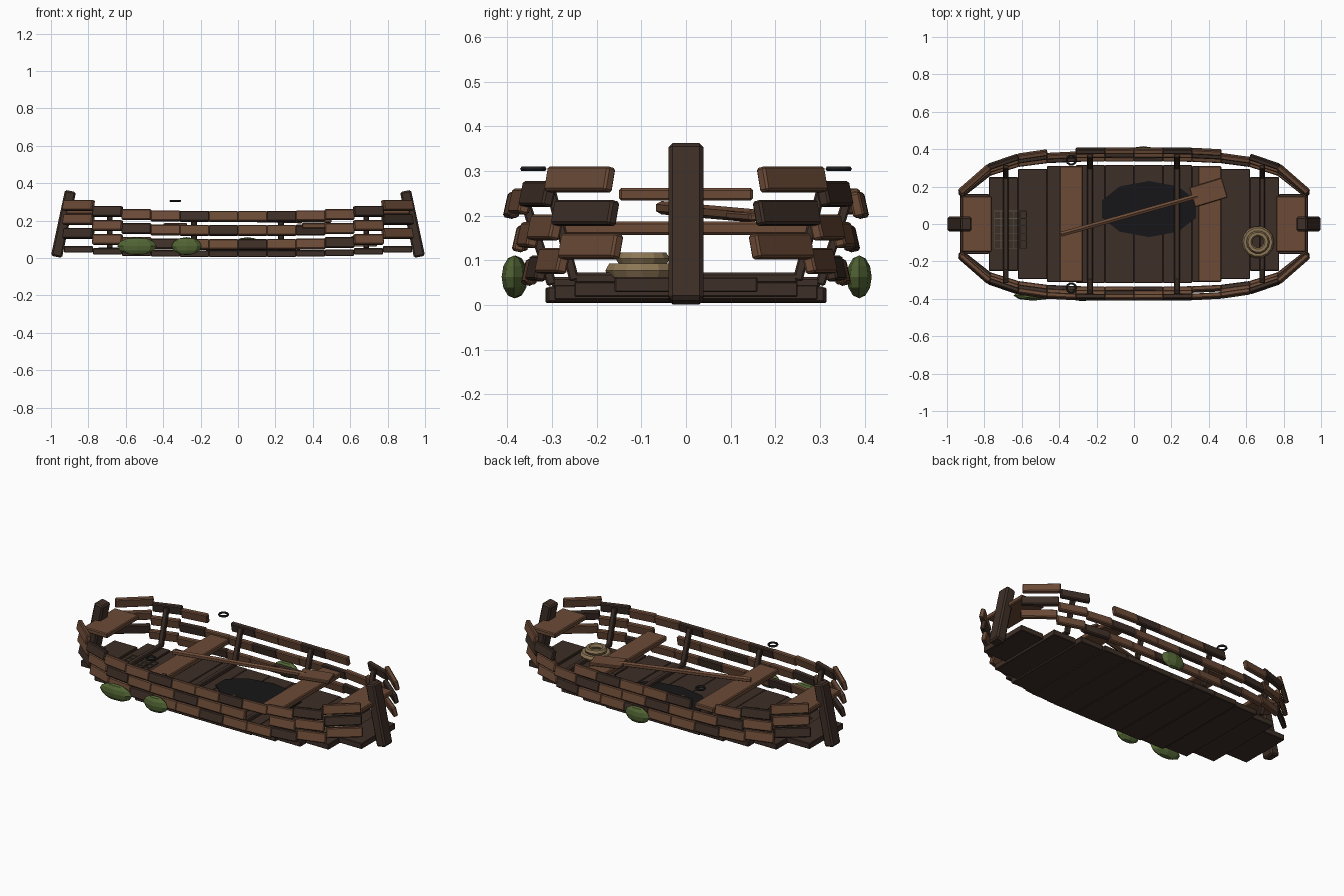
import bpy, math
from mathutils import Matrix, Vector

if "Cube" in bpy.data.objects:
    bpy.data.objects.remove(bpy.data.objects["Cube"])


def material(name, rgb):
    m = bpy.data.materials.new(name)
    m.diffuse_color = (*rgb, 1)
    m.use_nodes = True
    m.node_tree.nodes["Principled BSDF"].inputs["Base Color"].default_value = m.diffuse_color
    return m


LIGHT = material("light_wood", (0.15, 0.07, 0.038))
DARK = material("dark_wood", (0.048, 0.028, 0.02))
BLACK = material("dark_water", (0.008, 0.008, 0.009))
IRON = material("iron", (0.015, 0.016, 0.018))
ROPE = material("rope", (0.26, 0.18, 0.09))
MOSS = material("moss", (0.085, 0.13, 0.035))
NET = material("net_cord", (0.10, 0.09, 0.06))


def finish(name, mat):
    ob = bpy.context.object
    ob.name = name
    ob.data.materials.append(mat)
    return ob


def box(name, size, loc, mat, rot=None, bevel=0.005):
    bpy.ops.mesh.primitive_cube_add(size=1)
    ob = finish(name, mat)
    ob.data.transform(Matrix.Diagonal((*size, 1)))
    ob.matrix_world = Matrix.Translation(loc) @ (rot or Matrix())
    if bevel:
        mod = ob.modifiers.new("edge", "BEVEL")
        mod.width, mod.segments = bevel, 1
    return ob


def bar(name, a, b, width, depth, mat, bevel=0.004):
    # box running from point a to point b
    a, b = Vector(a), Vector(b)
    rot = (b - a).to_track_quat('X', 'Z').to_matrix().to_4x4()
    return box(name, ((b - a).length, width, depth), (a + b) / 2, mat, rot, bevel)


def torus(name, loc, major, minor, mat, seg, sides):
    bpy.ops.mesh.primitive_torus_add(location=loc, major_radius=major, minor_radius=minor,
                                     major_segments=seg, minor_segments=sides)
    return finish(name, mat)


def breadth(x, half):
    return half * math.sqrt(1 - (x / 0.98) ** 4)


STEP = 0.155
edges = [-0.93 + STEP * i for i in range(13)]

# cross-laid bottom boards, narrowing and rising to the ends
half_widths = [0.16, 0.25, 0.295, 0.31, 0.315, 0.315]
for i in range(12):
    x = edges[i] + STEP / 2
    w = (half_widths + half_widths[::-1])[i]
    z = 0.022 + 0.024 * abs(x / 0.855) ** 3
    box(f"floor_board_{i}", (STEP - 0.001, 2 * w, 0.034), (x, 0, z), DARK, bevel=0.003)

# three rows of side planks, a few of them lost
missing = {(1, 2, 3), (1, 2, 9), (-1, 1, 8)}
for s in (1, -1):
    for r in range(3):
        for i in range(12):
            if (s, r, i) in missing:
                continue
            x0, x1 = edges[i], edges[i + 1]
            half = 0.352 + 0.02 * r
            y0, y1 = s * breadth(x0, half), s * breadth(x1, half)
            xm = (x0 + x1) / 2
            z = 0.072 + 0.075 * r + 0.06 * (xm / 0.855) ** 4
            rot = (Matrix.Rotation(math.atan2(y1 - y0, x1 - x0), 4, 'Z')
                   @ Matrix.Rotation(s * 0.22, 4, 'X'))
            mat = DARK if (i + r) % 3 == 0 else LIGHT
            box(f"side_plank_{r}_{i}", (math.hypot(x1 - x0, y1 - y0) + 0.004, 0.026, 0.056),
                (xm, (y0 + y1) / 2, z), mat, rot)

# raked end posts and small end seats
for s in (1, -1):
    box("end_post", (0.06, 0.078, 0.36), (s * 0.933, 0, 0.182), DARK,
        Matrix.Rotation(-s * 0.21, 4, 'Y'), 0.009)
    box("end_seat", (0.16, 0.30, 0.028), (s * 0.84, 0, 0.248), LIGHT)

# rowing seats
for x in (-0.335, 0.405):
    box("seat", (0.125, 0.62, 0.03), (x, 0, 0.172), LIGHT)

# ribs: floor bar plus two flared uprights
for x, low, high, lift in ((-0.235, 0.30, 0.365, 0), (0.23, 0.30, 0.365, 0),
                           (-0.685, 0.25, 0.305, 0.02), (0.685, 0.25, 0.305, 0.02)):
    box("rib_floor", (0.03, 2 * low, 0.025), (x, 0, 0.05 + lift / 2), DARK)
    for s in (1, -1):
        bar("rib_upright", (x, s * low, 0.045 + lift / 2), (x, s * high, 0.245 + lift),
            0.03, 0.022, DARK)

# puddle on the floor
bpy.ops.mesh.primitive_cylinder_add(vertices=10, radius=1, depth=1, location=(0.08, 0.08, 0.042))
finish("puddle", BLACK).scale = (0.265, 0.15, 0.008)

# oar resting on the seats
grip, neck = Vector((-0.39, -0.055, 0.218)), Vector((0.34, 0.15, 0.2))
axis = neck - grip
bpy.ops.mesh.primitive_cylinder_add(vertices=6, radius=0.015, depth=axis.length,
                                    location=(grip + neck) / 2,
                                    rotation=axis.to_track_quat('Z', 'Y').to_euler())
finish("oar_shaft", LIGHT)
bar("oar_blade", (0.31, 0.142, 0.201), (0.485, 0.195, 0.197), 0.11, 0.018, LIGHT)

# coiled rope
torus("rope_coil_lower", (0.663, -0.097, 0.077), 0.068, 0.018, ROPE, 14, 6)
torus("rope_coil_upper", (0.663, -0.097, 0.104), 0.046, 0.016, ROPE, 14, 6)

# oarlock rings
for s in (1, -1):
    torus("oarlock_ring", (-0.335, s * 0.342, 0.305), 0.025, 0.006, IRON, 10, 6)

# thin net lying on the floor
for k in range(6):
    x, y = -0.745 + 0.034 * k, -0.13 + 0.04 * k
    box("net_strand", (0.004, 0.2, 0.004), (x, -0.03, 0.057), NET, bevel=0)
    box("net_strand", (0.17, 0.004, 0.004), (-0.66, y, 0.057), NET, bevel=0)

# moss patches on the hull
for x, y, rx in ((-0.54, -0.382, 0.105), (-0.275, -0.385, 0.08), (0.05, 0.388, 0.08)):
    bpy.ops.mesh.primitive_uv_sphere_add(segments=8, ring_count=6, radius=1, location=(x, y, 0.063))
    finish("moss_patch", MOSS).scale = (rx, 0.028, 0.048)
